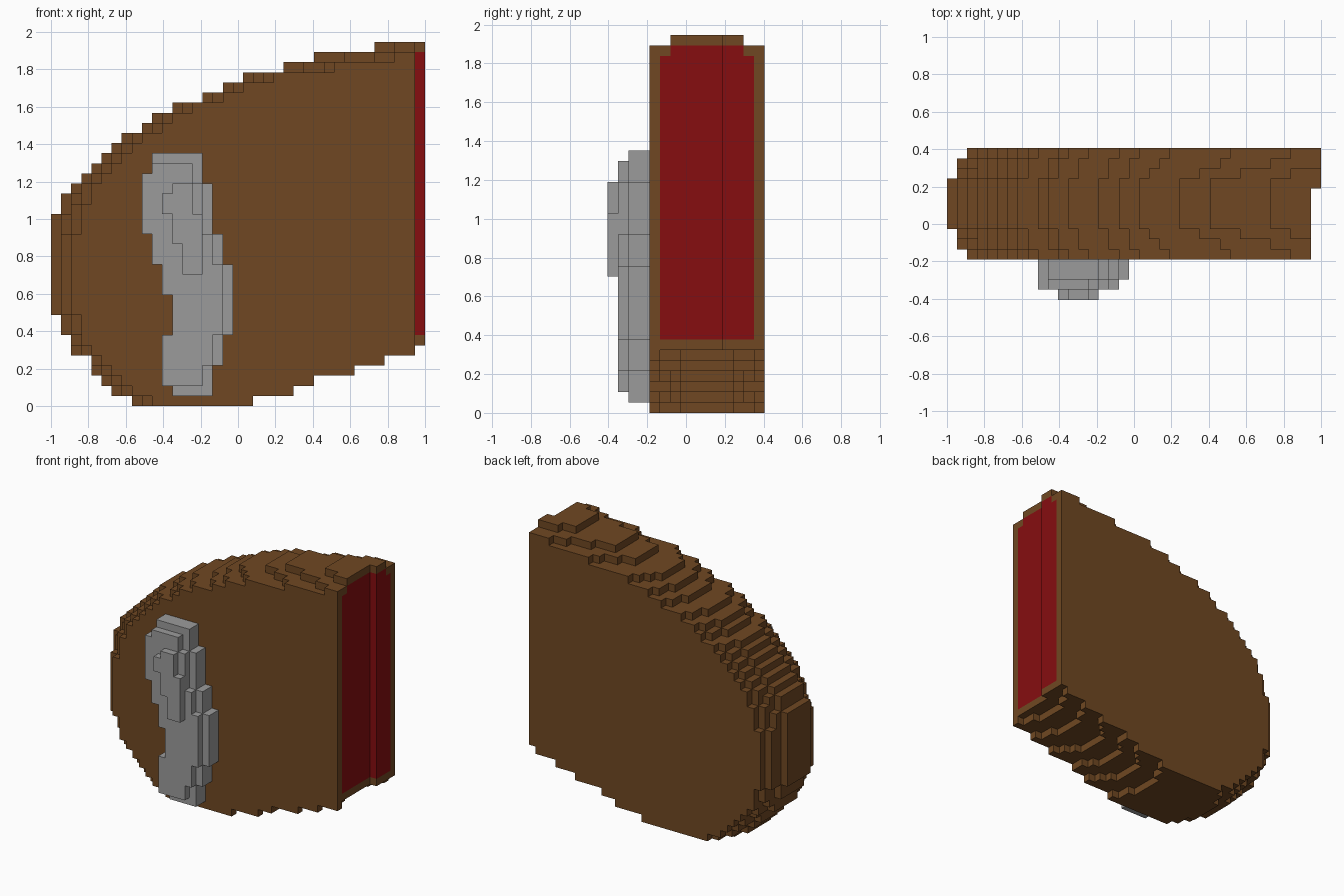
import bpy, bmesh

cube = bpy.data.objects.get("Cube")
if cube:
    bpy.data.objects.remove(cube, do_unlink=True)

H = 2 / 37                      # block size
ORIGIN = (-1.0, -7.5 * H, 0.0)  # corner of block (0, 0, 0)
FRONT = 4                       # first depth layer of the body


def material(name, rgb):
    m = bpy.data.materials.new(name)
    m.use_nodes = True
    m.diffuse_color = (*rgb, 1)
    bsdf = m.node_tree.nodes["Principled BSDF"]
    bsdf.inputs["Base Color"].default_value = (*rgb, 1)
    bsdf.inputs["Roughness"].default_value = 0.9
    return m


def runs(*pairs):
    """Expand (value, count) pairs into a list."""
    return [v for v, n in pairs for _ in range(n)]


# Body outline by height: middle start, side start and end columns
mid = [8, 6, 5, 4, 4, 2, 2, 1, 1] + [0] * 10 + \
      [1, 1, 2, 3, 4, 5, 6, 7, 9, 10, 12, 15, 17, 19, 23, 26, 32]
side = [10, 8, 7, 6, 5, 4, 3, 3, 3] + [2] * 8 + \
       [3, 3, 3, 4, 4, 5, 6, 7, 8, 9, 11, 12, 14, 17, 19, 22, 28, 34, 99]
end = [20, 24, 26, 30, 33, 36] + [37] * 30
taper = [0, 0, 0, 0.4, 0.72, 1]   # by distance from the middle layer

body, panel = set(), set()
for k in range(36):
    for j in range(11):
        d = abs(j - 5)
        if k == 35:               # cap on top
            if d > 3:
                continue
            start = 32 if d < 3 else 34
        else:
            start = round(mid[k] + taper[d] * (side[k] - mid[k]))
        stop = end[k]
        if k < 6:                 # shallow hollow along the underside
            step = stop - (end[k - 1] if k else 17)
            stop -= round((1 - taper[d]) * 0.8 * step)
        elif j < 7:
            stop = 36             # end face is stepped
        for i in range(start, stop):
            red = (i == stop - 1 and 1 <= j <= 9 and 7 <= k <= 34
                   and not (k == 34 and j in (1, 9)))
            (panel if red else body).add((i, j + FRONT, k))

# Raised curved strip on the front, four layers deep
s_left = runs((0, 1), (12, 1), (11, 5), (12, 4), (11, 3), (10, 3), (9, 6), (10, 2))
s_right = runs((0, 1), (16, 3), (17, 3), (18, 7), (17, 3), (16, 5), (15, 3))
crest = runs(((13, 15), 3), ((12, 15), 3), ((11, 14), 2), ((12, 14), 1))
strip = set()
for k in range(1, 25):
    for i in range(s_left[k], s_right[k]):
        strip.update({(i, 3, k), (i, 2, k)})
        if 2 <= k <= 23 and i < s_right[k] - 1:
            strip.add((i, 1, k))
for n, (a, b) in enumerate(crest):
    strip.update((i, 0, 13 + n) for i in range(a, b))

solid = body | panel | strip
QUAD = ((0, 0), (1, 0), (1, 1), (0, 1))


def build_blocks(name, cells, mat):
    """Make the exposed faces of a set of grid blocks."""
    bm = bmesh.new()
    verts = {}

    def vert(p):
        if p not in verts:
            verts[p] = bm.verts.new([o + c * H for o, c in zip(ORIGIN, p)])
        return verts[p]

    for c in sorted(cells):
        for axis in range(3):
            for sign in (0, 1):
                near = list(c)
                near[axis] += 2 * sign - 1
                if tuple(near) in solid:
                    continue
                loop = []
                for u, v in QUAD if sign else QUAD[::-1]:
                    p = list(c)
                    p[axis] += sign
                    p[(axis + 1) % 3] += u
                    p[(axis + 2) % 3] += v
                    loop.append(vert(tuple(p)))
                bm.faces.new(loop)
    # merge flat areas into large faces
    bmesh.ops.dissolve_limit(bm, angle_limit=0.01, verts=bm.verts[:], edges=bm.edges[:])
    bmesh.ops.triangulate(bm, faces=[f for f in bm.faces if len(f.verts) > 4])
    me = bpy.data.meshes.new(name)
    bm.to_mesh(me)
    bm.free()
    me.materials.append(mat)
    ob = bpy.data.objects.new(name, me)
    bpy.context.collection.objects.link(ob)


build_blocks("body", body, material("brown", (0.16, 0.064, 0.016)))
build_blocks("end_panel", panel, material("dark red", (0.24, 0.004, 0.005)))
build_blocks("front_strip", strip, material("grey", (0.33, 0.33, 0.33)))
